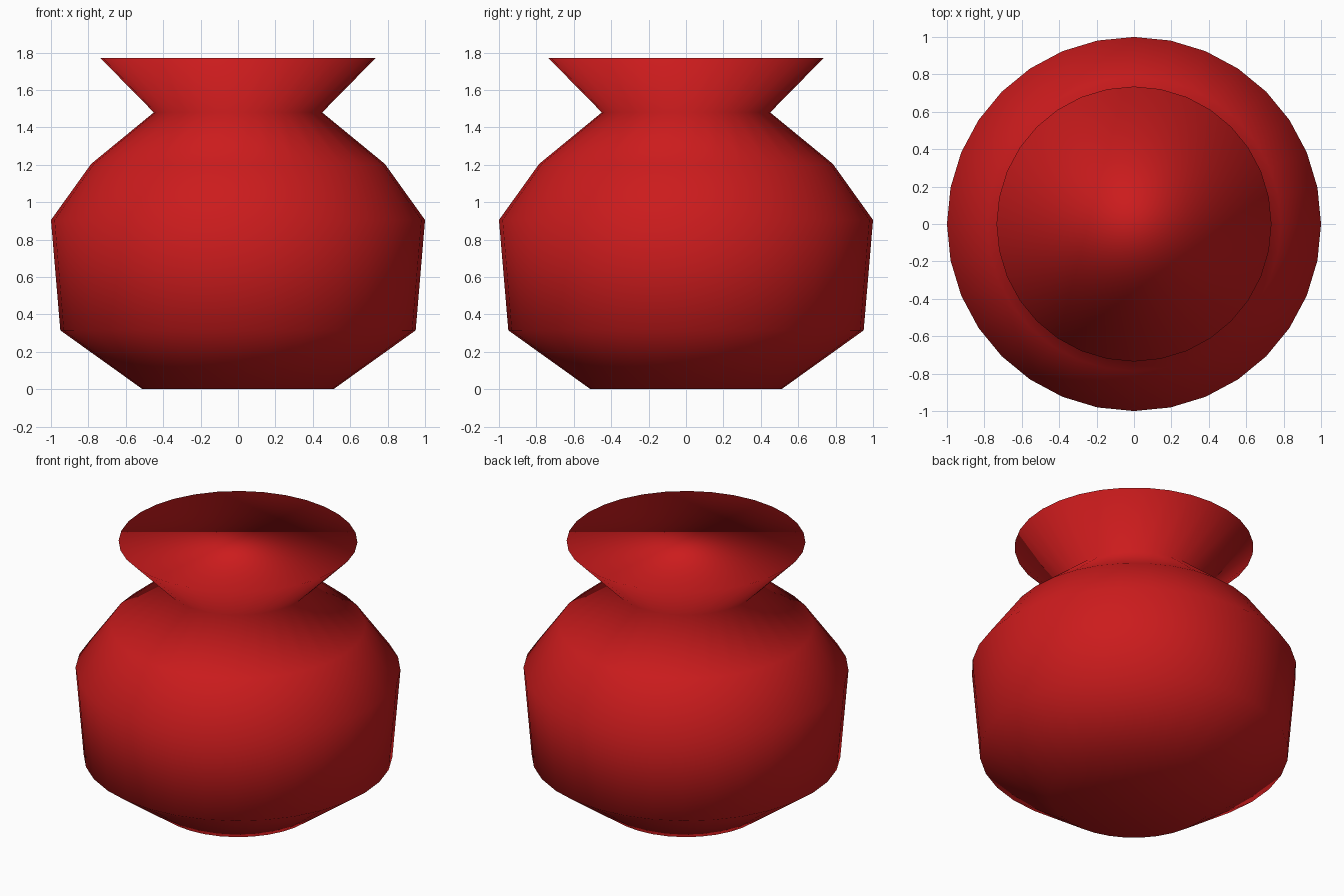
import bpy, bmesh
from math import cos, sin, tau

if "Cube" in bpy.data.objects:
    bpy.data.objects.remove(bpy.data.objects["Cube"])

SIDES = 32
# Silhouette of the vase: (radius, height) from base to rim
PROFILE = [(0.51, 0.0), (0.95, 0.315), (1.0, 0.905),
           (0.785, 1.205), (0.45, 1.48), (0.735, 1.77)]


def lathe(name, profile, sides):
    """Closed solid of revolution with flat end caps."""
    bm = bmesh.new()
    rings = [[bm.verts.new((r * cos(tau * i / sides), r * sin(tau * i / sides), z))
              for i in range(sides)] for r, z in profile]
    for low, high in zip(rings, rings[1:]):
        for i in range(sides):
            j = (i + 1) % sides
            bm.faces.new((low[i], low[j], high[j], high[i]))
    bm.faces.new(rings[0][::-1])
    bm.faces.new(rings[-1])
    for face in bm.faces:
        face.smooth = True
    mesh = bpy.data.meshes.new(name)
    bm.to_mesh(mesh)
    bm.free()
    obj = bpy.data.objects.new(name, mesh)
    bpy.context.collection.objects.link(obj)
    return obj


# Vase body, neck and flared rim in one smooth surface
vase = lathe("vase", PROFILE, SIDES)

# Red glaze
red = bpy.data.materials.new("red_glaze")
red.diffuse_color = (0.6, 0.011, 0.012, 1.0)
red.use_nodes = True
red.node_tree.nodes["Principled BSDF"].inputs["Base Color"].default_value = red.diffuse_color
vase.data.materials.append(red)
